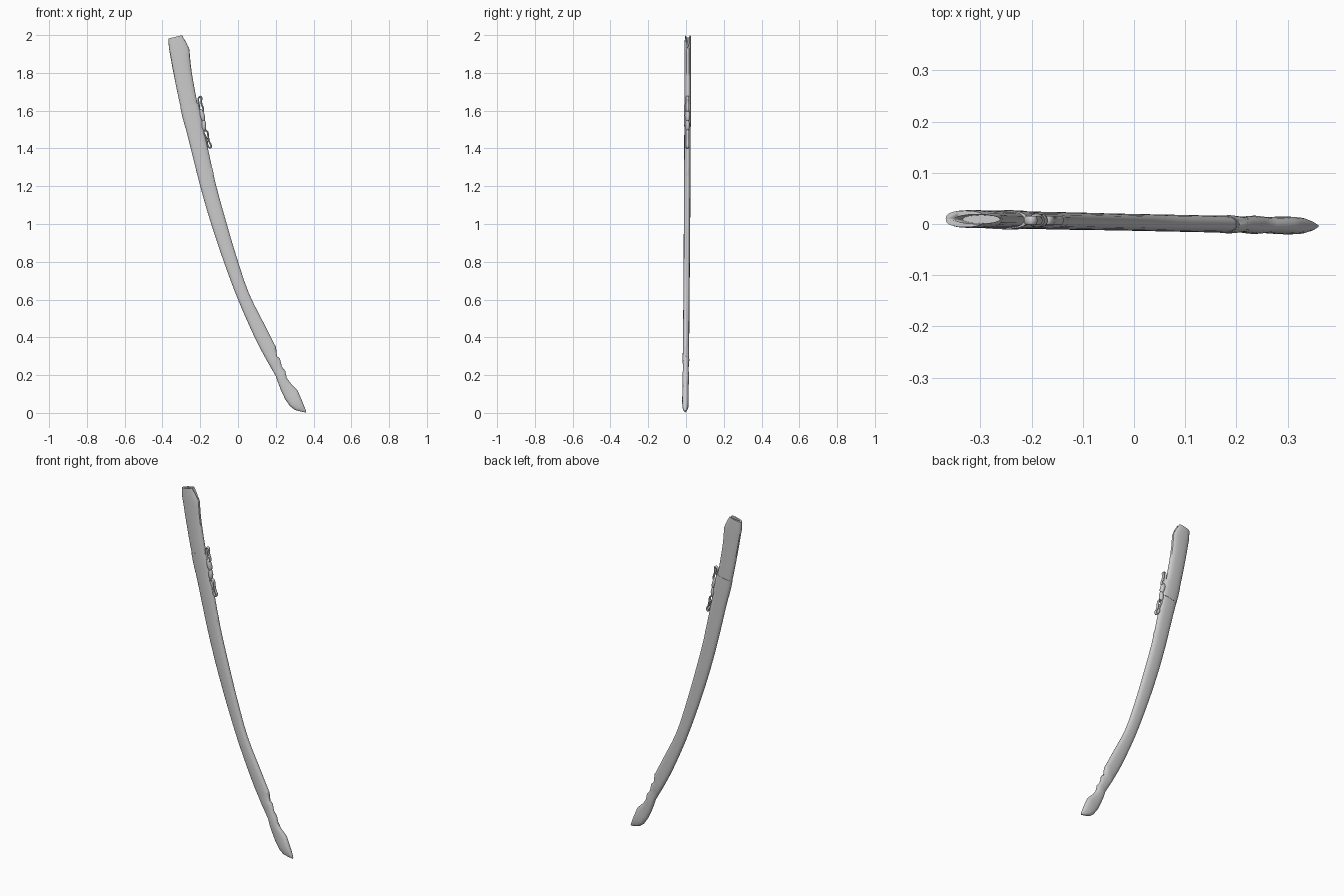
import bpy, bmesh, math
from mathutils import Vector

if "Cube" in bpy.data.objects:
    bpy.data.objects.remove(bpy.data.objects["Cube"])


def y_mid(x):
    # the whole piece leans very slightly in y along its length
    return 0.0032 - 0.0206 * x


def smooth_rows(rows, n=3):
    # Catmull-Rom between section rows
    out = []
    for i in range(len(rows) - 1):
        p = [rows[max(i - 1, 0)], rows[i], rows[i + 1], rows[min(i + 2, len(rows) - 1)]]
        for k in range(n):
            t = k / n
            out.append([0.5 * (2 * b + (c - a) * t + (2 * a - 5 * b + 4 * c - d) * t * t
                               + (3 * b - a - 3 * c + d) * t ** 3) for a, b, c, d in zip(*p)])
    return out + [list(rows[-1])]


def loft(name, rows, sides=20, power=2.5, angle=35):
    # rows: convex edge x, z, concave edge x, z, half thickness
    bm = bmesh.new()
    rings = []
    for lx, lz, rx, rz, h in rows:
        mid = Vector(((lx + rx) / 2, 0, (lz + rz) / 2))
        half = Vector(((rx - lx) / 2, 0, (rz - lz) / 2))
        ring = []
        for k in range(sides):
            a = 2 * math.pi * k / sides
            c, s = math.cos(a), math.sin(a)
            u = math.copysign(abs(c) ** (2 / power), c)
            v = math.copysign(abs(s) ** (2 / power), s)
            p = mid + half * u
            p.y = y_mid(mid.x) + h * v
            ring.append(bm.verts.new(p))
        rings.append(ring)
    for a, b in zip(rings, rings[1:]):
        for k in range(sides):
            j = (k + 1) % sides
            bm.faces.new((a[k], a[j], b[j], b[k]))
    bm.faces.new(rings[0])
    bm.faces.new(rings[-1][::-1])
    bmesh.ops.recalc_face_normals(bm, faces=bm.faces)
    me = bpy.data.meshes.new(name)
    bm.to_mesh(me)
    bm.free()
    ob = bpy.data.objects.new(name, me)
    bpy.context.collection.objects.link(ob)
    shade(ob, angle)
    return ob


def shade(ob, angle=35):
    bpy.ops.object.select_all(action='DESELECT')
    ob.select_set(True)
    bpy.context.view_layer.objects.active = ob
    bpy.ops.object.shade_smooth_by_angle(angle=math.radians(angle))


def cord_loop(name, pts, radius=0.0045, wide=2.0):
    # closed flat loop of cord, widened in y
    cu = bpy.data.curves.new(name, 'CURVE')
    cu.dimensions = '3D'
    cu.bevel_depth = radius
    cu.bevel_resolution = 2
    cu.resolution_u = 6
    sp = cu.splines.new('BEZIER')
    sp.bezier_points.add(len(pts) - 1)
    for bp, (x, z) in zip(sp.bezier_points, pts):
        bp.co = (x, 0, z)
        bp.handle_left_type = bp.handle_right_type = 'AUTO'
    sp.use_cyclic_u = True
    ob = bpy.data.objects.new(name, cu)
    ob.location.y = y_mid(-0.19)
    ob.scale.y = wide
    bpy.context.collection.objects.link(ob)
    return ob


def lump(name, x, z, size, lean):
    bpy.ops.mesh.primitive_uv_sphere_add(segments=14, ring_count=8, radius=1, location=(x, y_mid(x), z))
    ob = bpy.context.object
    ob.name = name
    ob.scale = size
    ob.rotation_euler.y = lean
    shade(ob)
    return ob


# Scabbard body, mouth to lower fitting
mouth = [(-0.368, 1.982, -0.292, 2.0, 0.016), (-0.366, 1.93, -0.272, 1.96, 0.0175)]
body = [(-0.360, 1.90, -0.257, 1.925, 0.0175), (-0.340, 1.79, -0.246, 1.81, 0.0175),
        (-0.300, 1.60, -0.211, 1.62, 0.0172), (-0.255, 1.42, -0.168, 1.44, 0.017),
        (-0.200, 1.20, -0.121, 1.225, 0.017), (-0.142, 1.00, -0.068, 1.03, 0.017),
        (-0.075, 0.80, -0.009, 0.83, 0.0165), (0.000, 0.60, 0.057, 0.635, 0.0165),
        (0.088, 0.40, 0.139, 0.47, 0.0165), (0.140, 0.30, 0.200, 0.35, 0.0165)]
scabbard = loft("scabbard_body", mouth + smooth_rows(body))

# Blade slot in the mouth, open on the concave side
slot = loft("slot_cutter", [(-0.358, 2.06, -0.262, 2.06, 0.010), (-0.335, 1.84, -0.262, 1.86, 0.008)], 16, 2)
slot.hide_render = True
slot.hide_set(True)
cut = scabbard.modifiers.new("mouth_slot", 'BOOLEAN')
cut.object = slot
cut.operation = 'DIFFERENCE'
cut.solver = 'EXACT'

# Lower end fitting with its wavy concave edge and pointed tip
fitting = [(0.137, 0.305, 0.201, 0.352, 0.0165), (0.165, 0.255, 0.206, 0.300, 0.018),
           (0.172, 0.243, 0.222, 0.288, 0.0165), (0.190, 0.212, 0.232, 0.245, 0.015),
           (0.200, 0.195, 0.250, 0.222, 0.017), (0.212, 0.160, 0.258, 0.185, 0.018),
           (0.227, 0.120, 0.280, 0.155, 0.0155), (0.250, 0.072, 0.314, 0.122, 0.017),
           (0.275, 0.036, 0.328, 0.090, 0.0175), (0.300, 0.016, 0.343, 0.054, 0.016),
           (0.330, 0.008, 0.354, 0.026, 0.010), (0.358, 0.002, 0.361, 0.008, 0.002)]
loft("end_fitting", fitting, angle=40)

# Cord band round the scabbard
loft("cord_band", [(-0.306, 1.62, -0.208, 1.64, 0.0185), (-0.294, 1.565, -0.196, 1.585, 0.019),
                   (-0.279, 1.51, -0.185, 1.53, 0.0185)])

# Knot and its two loops
lump("knot_upper", -0.190, 1.575, (0.014, 0.014, 0.035), -0.25)
lump("knot_lower", -0.181, 1.522, (0.013, 0.013, 0.032), -0.05)
cord_loop("upper_loop", [(-0.191, 1.595), (-0.208, 1.64), (-0.208, 1.668), (-0.198, 1.674), (-0.195, 1.645)])
cord_loop("lower_loop", [(-0.176, 1.495), (-0.166, 1.45), (-0.158, 1.412), (-0.146, 1.404), (-0.154, 1.44)])

# Small hook on the concave edge
lump("edge_hook", -0.141, 1.275, (0.010, 0.012, 0.05), -0.2)
